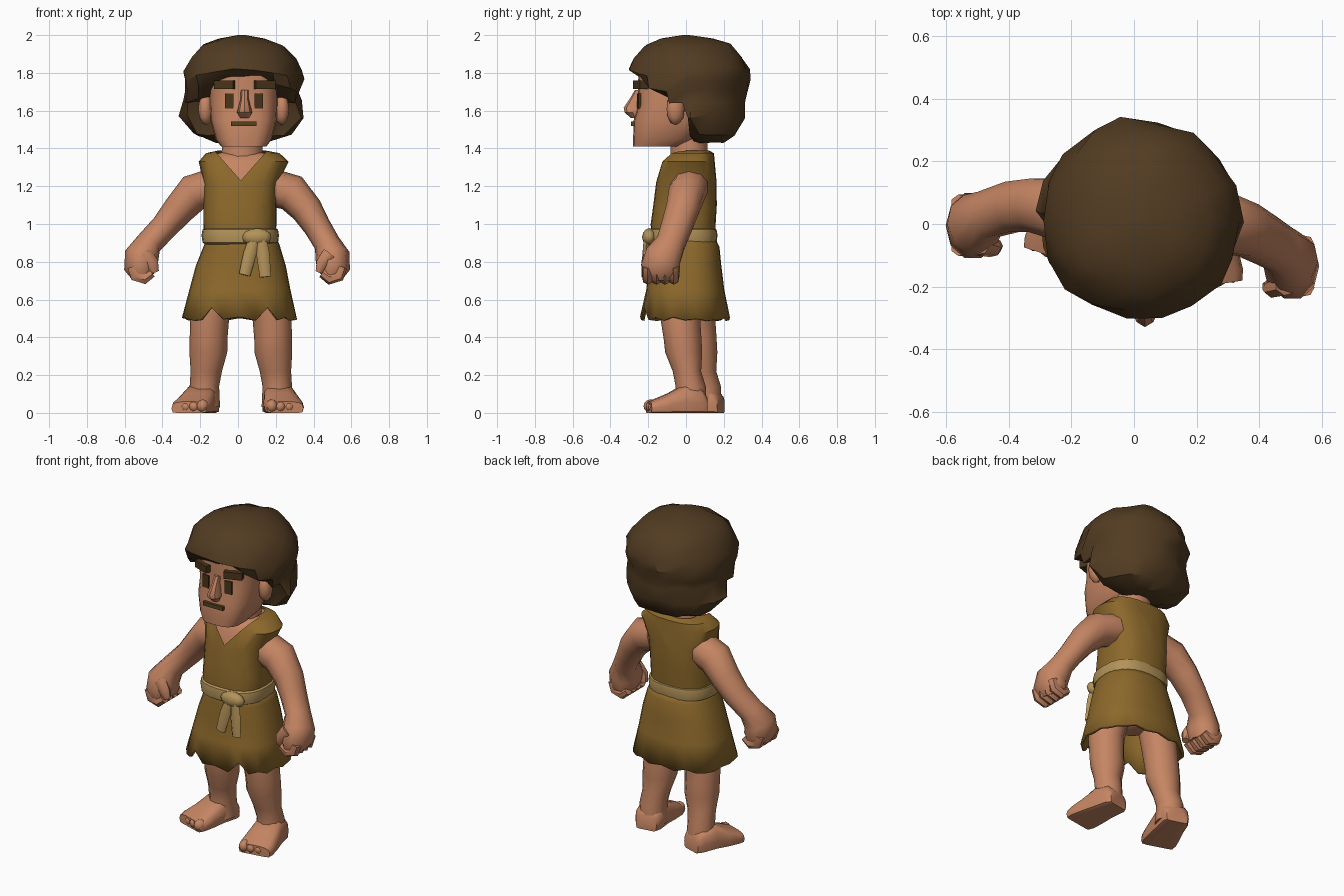
import bpy, bmesh, math, random
from mathutils import Vector, Matrix

random.seed(4)
if "Cube" in bpy.data.objects:
    bpy.data.objects.remove(bpy.data.objects["Cube"])


def material(name, rgb):
    m = bpy.data.materials.new(name)
    m.use_nodes = True
    m.diffuse_color = (*rgb, 1)
    m.node_tree.nodes["Principled BSDF"].inputs["Base Color"].default_value = (*rgb, 1)
    return m


SKIN = material("skin", (0.56, 0.235, 0.125))
CLOTH = material("ochre cloth", (0.265, 0.14, 0.024))
ROPE = material("tan belt", (0.45, 0.29, 0.1))
HAIR = material("dark brown hair", (0.085, 0.045, 0.016))
BROW = material("brow brown", (0.065, 0.035, 0.01))
LIP = material("olive mouth", (0.09, 0.055, 0.014))


def finish(name, bm, mat, angle=38):
    bmesh.ops.recalc_face_normals(bm, faces=bm.faces)
    me = bpy.data.meshes.new(name)
    bm.to_mesh(me)
    bm.free()
    me.materials.append(mat)
    ob = bpy.data.objects.new(name, me)
    bpy.context.collection.objects.link(ob)
    bpy.ops.object.select_all(action='DESELECT')
    ob.select_set(True)
    bpy.context.view_layer.objects.active = ob
    bpy.ops.object.shade_smooth_by_angle(angle=math.radians(angle))
    return ob


def oval(n, power=2):
    """Unit superellipse points."""
    pts = []
    for i in range(n):
        c, s = math.cos(2 * math.pi * i / n), math.sin(2 * math.pi * i / n)
        pts.append((math.copysign(abs(c) ** (2 / power), c),
                    math.copysign(abs(s) ** (2 / power), s)))
    return pts


def skin_rings(rings, caps=True):
    bm = bmesh.new()
    vs = [[bm.verts.new(p) for p in r] for r in rings]
    n = len(vs[0])
    for a, b in zip(vs, vs[1:]):
        for i in range(n):
            j = (i + 1) % n
            bm.faces.new((a[i], a[j], b[j], b[i]))
    if caps:
        bm.faces.new(vs[0])
        bm.faces.new(vs[-1])
    return bm


def stack(rows, n=16, power=2):
    """Horizontal rings from rows of (z, cx, cy, rx, ry)."""
    return [[Vector((cx + rx * u, cy + ry * v, z)) for u, v in oval(n, power)]
            for z, cx, cy, rx, ry in rows]


def tube(name, path, mat, n=10):
    """Tube along (x, y, z, radius, radius along y)."""
    pts = [Vector(p[:3]) for p in path]
    rings = []
    for k, p in enumerate(pts):
        t = (pts[min(k + 1, len(pts) - 1)] - pts[max(k - 1, 0)]).normalized()
        v = (Vector((0, 1, 0)) - t * t.y).normalized()
        u = t.cross(v)
        rings.append([p + u * a * path[k][3] + v * b * path[k][4] for a, b in oval(n)])
    return finish(name, skin_rings(rings), mat, 50)


def blob(name, loc, size, mat, turn=0, box=False):
    bm = bmesh.new()
    if box:
        bmesh.ops.create_cube(bm, size=2)
    else:
        bmesh.ops.create_icosphere(bm, subdivisions=2, radius=1)
    bm.transform(Matrix.Translation(loc) @ Matrix.Rotation(turn, 4, 'Z')
                 @ Matrix.Diagonal((*size, 1)))
    return finish(name, bm, mat)


# Head and neck
finish("head", skin_rings(stack([
    (1.41, .03, -.16, .12, .12), (1.45, .03, -.115, .15, .165),
    (1.55, .03, -.08, .175, .197), (1.63, .03, -.06, .18, .193),
    (1.72, .03, -.05, .18, .205), (1.83, .03, -.03, .17, .22)], 20, 3)), SKIN)
finish("neck", skin_rings(stack([
    (1.25, .02, .02, .13, .11), (1.36, .02, .015, .11, .1),
    (1.5, .03, .02, .1, .1)], 14)), SKIN)
finish("nose", skin_rings(stack([
    (1.56, .035, -.27, .022, .02), (1.59, .035, -.28, .04, .045),
    (1.615, .035, -.28, .034, .05), (1.66, .035, -.265, .022, .035),
    (1.71, .035, -.25, .02, .02)], 8)), SKIN)
blob("mouth", (.03, -.28, 1.53), (.068, .012, .012), LIP, box=True)
for side, s in (("left", 1), ("right", -1)):
    blob(side + "_eye", (.032 + s * .077, -.247, 1.652), (.022, .008, .04), BROW, s * .15, True)
    blob(side + "_eyebrow", (.035 + s * .103, -.237, 1.737), (.054, .026, .022), BROW, s * .35, True)
    blob(side + "_ear", (.03 + s * .2, -.055, 1.608), (.04, .05, .085), SKIN, s * .3)

# Hair: bushy cap whose lower front is drawn back behind the face
hair_rows = [(1.435, .02, .12, .14, .09), (1.475, .02, .08, .25, .19),
             (1.57, .02, .03, .322, .29), (1.65, .02, .02, .305, .285),
             (1.7, .02, .02, .308, .3), (1.76, .025, .015, .318, .32),
             (1.815, .025, .01, .308, .322), (1.875, .025, .01, .275, .3),
             (1.945, .02, .015, .215, .235), (1.982, .02, .005, .12, .14),
             (2.0, .02, 0, .02, .02)]
limits = [.04, .02, .01, -.02, -.09, -.21] + [-1] * 5
rings = stack(hair_rows, 18)
for k, (ring, limit) in enumerate(zip(rings, limits)):
    for p in ring:
        # the hairline drops toward the temples
        if k in (4, 5, 6) and p.y < 0:
            p.z -= .06 * ((p.x - .025) / .3) ** 2
        if k < 9:
            p.x += random.uniform(-.014, .014)
            p.y += random.uniform(-.014, .014)
            p.z += random.uniform(-.01, .01)
        p.y = max(p.y, limit)
finish("hair", skin_rings(rings), HAIR, 36)

# Tunic top with a V neck cut from the front
top_rows = [(.94, .01, -.015, .19, .17), (1.0, .01, -.015, .193, .172),
            (1.1, .01, -.005, .193, .168), (1.22, .015, .002, .198, .16),
            (1.33, .03, .012, .238, .14), (1.375, .025, .03, .195, .118),
            (1.39, .02, .03, .12, .09)]
bm = skin_rings(stack(top_rows, 24, 2.6), caps=False)
notch = Vector((.015, 0, 1.23))
normals = [Vector((s * .75, 0, -.66)).normalized() for s in (1, -1)]
for nrm in normals:
    bmesh.ops.bisect_plane(bm, geom=bm.verts[:] + bm.edges[:] + bm.faces[:],
                           plane_co=notch, plane_no=nrm)
cut = [f for f in bm.faces if f.calc_center_median().y < .01
       and all((f.calc_center_median() - notch).dot(nrm) < 0 for nrm in normals)]
bmesh.ops.delete(bm, geom=cut, context='FACES')
finish("tunic_top", bm, CLOTH)
finish("chest", skin_rings(stack(
    [(z - .012, x, y, rx * .93, ry * .93) for z, x, y, rx, ry in top_rows[2:]], 24, 2.6)), SKIN)

# Skirt with a notched hem
rings = stack([(.93, .02, -.015, .185, .165), (.88, .02, -.006, .203, .183),
               (.78, .015, -.003, .238, .19), (.65, .01, -.004, .268, .207),
               (.5, .008, -.005, .305, .238)], 28, 2.4)
for i, p in enumerate(rings[-1]):
    p.z += .06 if i in (19, 23) else random.uniform(-.012, .01)
skirt = finish("skirt", skin_rings(rings, caps=False), CLOTH)
shell = skirt.modifiers.new("thickness", 'SOLIDIFY')
shell.thickness = .018
finish("hips", skin_rings(stack([
    (.6, .015, .015, .05, .06), (.67, .015, .01, .18, .13), (.85, .015, 0, .17, .14)])), SKIN)

# Belt, knot and hanging ends
finish("belt", skin_rings(stack([
    (.892, .012, -.018, .185, .165), (.902, .012, -.018, .2, .18),
    (.94, .012, -.018, .205, .185), (.97, .012, -.018, .2, .18),
    (.982, .012, -.018, .18, .16)], 24, 2.6)), ROPE)
blob("belt_knot", (.1, -.195, .93), (.08, .038, .048), ROPE)
for name, x0, x1, z1 in (("left", .12, .145, .72), ("right", .09, .035, .73)):
    tube(name + "_belt_end", [(x0, -.205, .93, .03, .02),
                              ((x0 + x1) / 2, -.215, .84, .035, .018),
                              (x1, -.222, z1, .03, .016)], ROPE, 6)

# Arms, fists, legs and feet
arm_z = [(1.195, .1, .1), (1.165, .1, .1), (1.075, .084, .09), (.985, .072, .085),
         (.9, .07, .08), (.83, .092, .1), (.765, .088, .11), (.72, .06, .09)]
arm_xy = {
    "left": [(.17, .02), (.285, .005), (.365, -.02), (.42, -.05),
             (.47, -.08), (.5, -.12), (.505, -.135), (.49, -.14)],
    "right": [(-.13, .03), (-.235, .045), (-.315, .06), (-.39, .055),
              (-.47, .03), (-.51, 0), (-.515, -.005), (-.5, -.01)]}
leg_rows = [(.03, .205, .02, .08, .085), (.14, .208, .025, .078, .08),
            (.22, .198, .005, .083, .075), (.32, .187, -.012, .1, .098),
            (.39, .186, -.018, .1, .1), (.5, .18, -.03, .103, .105),
            (.76, .13, -.03, .11, .11)]
foot_rows = [(0, .065, .09), (.03, .082, .13), (.12, .088, .15),
             (.2, .1, .105), (.27, .106, .075), (.305, .098, .06)]
for side, s in (("left", 1), ("right", -1)):
    tube(side + "_arm", [(*xy, *zr) for xy, zr in zip(arm_xy[side], arm_z)], SKIN, 10)
    hx, hy = arm_xy[side][6]
    for k in range(4):
        y = hy - .068 + k * .046
        tube(f"{side}_finger_{k + 1}", [
            (hx + s * .04, y, .775, .034, .03), (hx + s * .025, y, .727, .036, .031),
            (hx - s * .02, y, .712, .034, .03), (hx - s * .06, y, .74, .025, .026)], SKIN, 7)
    tube(side + "_thumb", [(hx - s * .02, hy - .06, .84, .045, .035),
                           (hx - s * .06, hy - .07, .79, .036, .032),
                           (hx - s * .075, hy - .065, .745, .022, .022)], SKIN, 7)

    back = 0 if s > 0 else .08
    finish(side + "_leg", skin_rings(stack(
        [(z, x if s > 0 else .03 - x, y + back, rx, ry) for z, x, y, rx, ry in leg_rows], 12)), SKIN, 50)

    # foot runs from heel to toes, turned outward
    heel = Vector((.202, .105, 0)) if s > 0 else Vector((-.165, .185, 0))
    turn = math.radians(9 if s > 0 else -18)
    frame = Matrix.Translation(heel) @ Matrix.Rotation(turn, 4, 'Z')
    rings = [[frame @ Vector((w * u, -t, max(0, h * (.4 + .6 * v)))) for u, v in oval(14, 3)]
             for t, w, h in foot_rows]
    finish(side + "_foot", skin_rings(rings), SKIN, 50)
    for k in range(4):
        off = -s * (.07 - .046 * k)
        spot = frame @ Vector((off, -.285 + .005 * k, .036 - .002 * k))
        blob(f"{side}_toe_{k + 1}", spot, (.032, .038, .036 - .002 * k), SKIN, turn)
